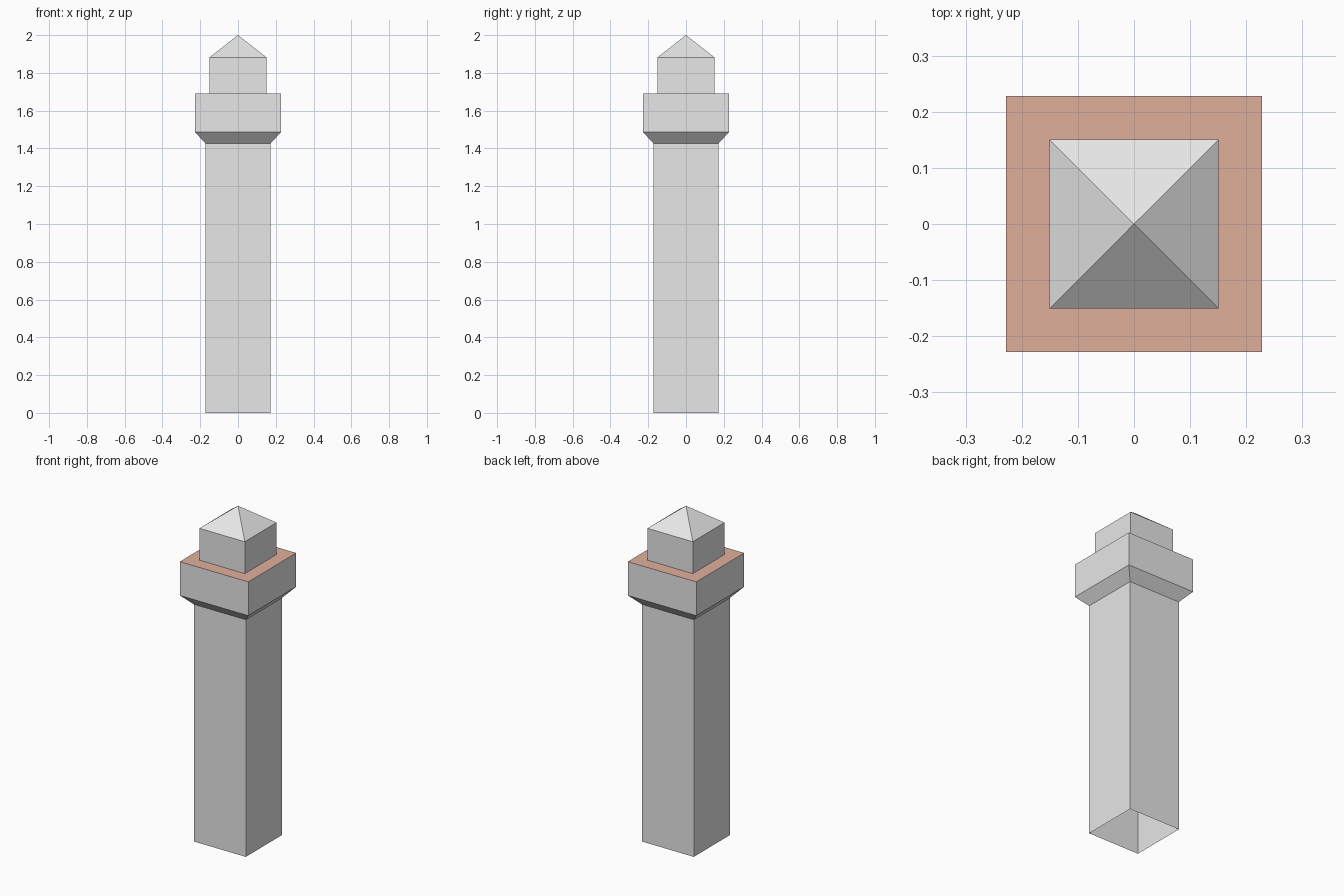
import bpy, bmesh

if "Cube" in bpy.data.objects:
    bpy.data.objects.remove(bpy.data.objects["Cube"])


def material(name, rgb):
    m = bpy.data.materials.new(name)
    m.diffuse_color = (*rgb, 1.0)
    m.use_nodes = True
    m.node_tree.nodes["Principled BSDF"].inputs["Base Color"].default_value = m.diffuse_color
    return m


stone = material("pale_stone", (0.8, 0.8, 0.8))
terracotta = material("terracotta", (0.745, 0.43, 0.33))


def square_stack(name, profile, mats):
    """Skin square sections (half width, height); half width 0 closes to a point."""
    bm = bmesh.new()
    rings = []
    for h, z in profile:
        corners = [(-1, -1), (1, -1), (1, 1), (-1, 1)] if h else [(0, 0)]
        rings.append([bm.verts.new((h * x, h * y, z)) for x, y in corners])
    for low, high in zip(rings, rings[1:]):
        for i in range(4):
            j = (i + 1) % 4
            if len(high) == 1:
                bm.faces.new((low[i], low[j], high[0]))
            else:
                bm.faces.new((low[i], low[j], high[j], high[i]))
    bm.normal_update()
    # Flat upward faces take the second colour
    for f in bm.faces:
        f.material_index = 1 if len(mats) > 1 and f.normal.z > 0.99 else 0
    mesh = bpy.data.meshes.new(name)
    bm.to_mesh(mesh)
    bm.free()
    for m in mats:
        mesh.materials.append(m)
    ob = bpy.data.objects.new(name, mesh)
    bpy.context.collection.objects.link(ob)
    return ob


# Hollow shaft, open at the bottom
square_stack("shaft", [(0.173, 0), (0.173, 1.427)], [stone])

# Flared collar with a terracotta ledge on top
square_stack("collar", [(0.173, 1.427), (0.228, 1.487), (0.228, 1.69), (0.151, 1.69)],
             [stone, terracotta])

# Chimney-like top block with pyramid cap
square_stack("top_block", [(0.151, 1.69), (0.151, 1.882)], [stone])
square_stack("pyramid_cap", [(0.151, 1.882), (0, 2.0)], [stone])
